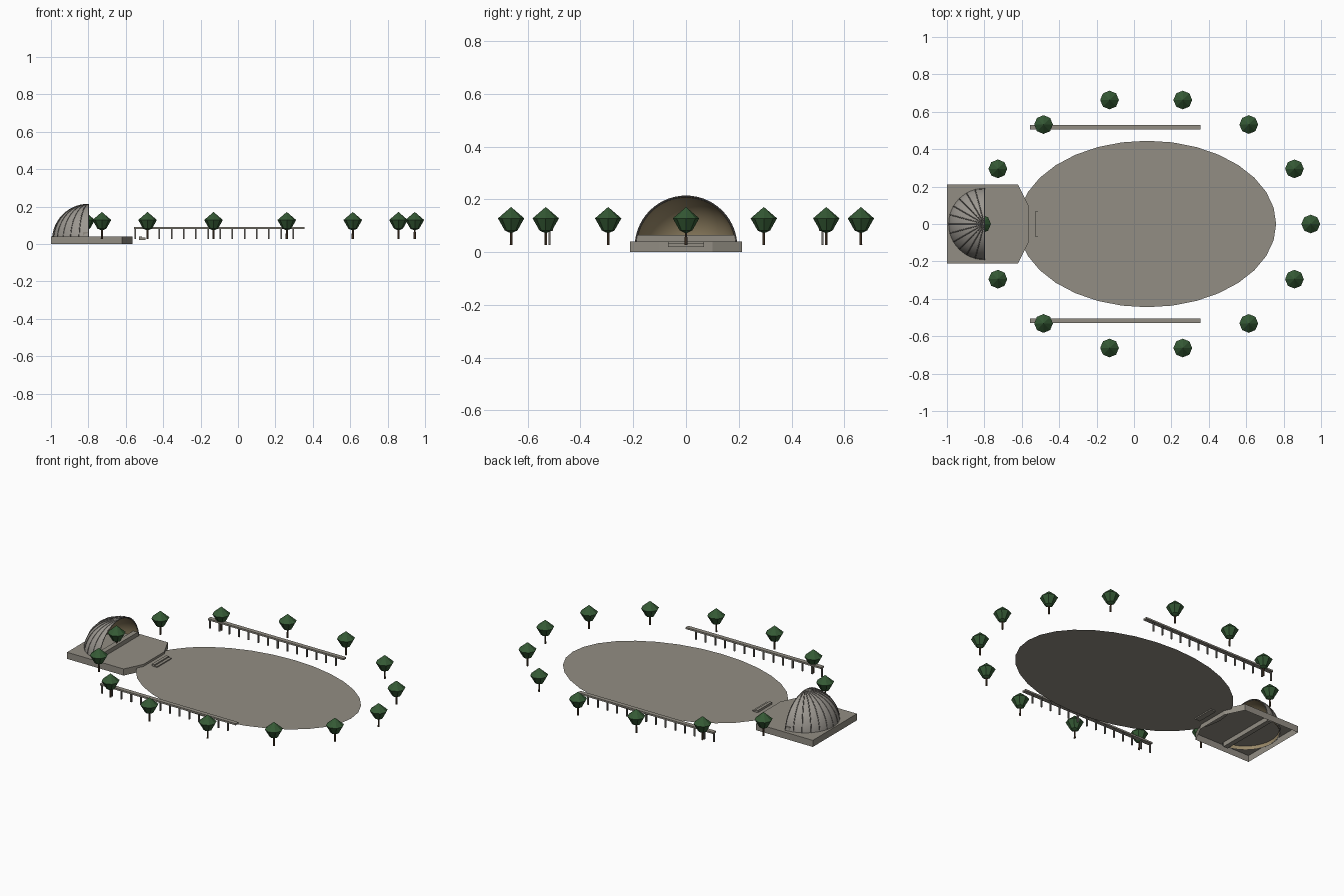
import bpy, bmesh
from math import sin, cos, pi, sqrt

cube = bpy.data.objects.get("Cube")
if cube:
    bpy.data.objects.remove(cube, do_unlink=True)


def material(name, rgb):
    m = bpy.data.materials.new(name)
    m.use_nodes = True
    m.diffuse_color = (*rgb, 1)
    m.node_tree.nodes["Principled BSDF"].inputs["Base Color"].default_value = (*rgb, 1)
    return m


STONE = material("warm grey stone", (0.29, 0.27, 0.23))
SHELL = material("pale grey shell", (0.33, 0.31, 0.28))
LINING = material("tan lining", (0.32, 0.25, 0.14))
RIB = material("dark grey rib", (0.17, 0.16, 0.145))
LEAF = material("dark green leaves", (0.035, 0.10, 0.035))
BARK = material("brown bark", (0.075, 0.045, 0.025))
GROUND = 0.027


def finish(name, bm, mat, smooth=False):
    mesh = bpy.data.meshes.new(name)
    bm.to_mesh(mesh)
    bm.free()
    mesh.materials.append(mat)
    for p in mesh.polygons:
        p.use_smooth = smooth
    ob = bpy.data.objects.new(name, mesh)
    bpy.context.collection.objects.link(ob)
    return ob


def add_box(bm, x0, x1, y0, y1, z0, z1):
    vs = bmesh.ops.create_cube(bm, size=1)["verts"]
    for v in vs:
        v.co = ((x0 + x1) / 2 + v.co.x * (x1 - x0),
                (y0 + y1) / 2 + v.co.y * (y1 - y0),
                (z0 + z1) / 2 + v.co.z * (z1 - z0))


def add_lathe(bm, x, y, profile, sides):
    """Turn (radius, height) points round a vertical axis; zero radius is a tip."""
    rings = []
    for r, z in profile:
        n = sides if r else 1
        rings.append([bm.verts.new((x + r * cos(2 * pi * i / sides),
                                    y + r * sin(2 * pi * i / sides), z)) for i in range(n)])
    for a, b in zip(rings, rings[1:]):
        for i in range(sides):
            j = (i + 1) % sides
            face = [a[i % len(a)], a[j % len(a)], b[j % len(b)], b[i % len(b)]]
            bm.faces.new(list(dict.fromkeys(face)))


# Oval plaza, a single flat sheet
bm = bmesh.new()
bm.faces.new([bm.verts.new((0.07 + 0.69 * cos(i * pi / 16), 0.445 * sin(i * pi / 16), GROUND))
              for i in range(32)])
finish("oval_plaza", bm, STONE)

# Terrace with chamfered front corners, hollow underneath
bm = bmesh.new()
half = [(-1, 0.212), (-0.62, 0.212), (-0.565, 0.1)]
outline = [(x, -y) for x, y in half] + [(x, y) for x, y in reversed(half)]
top = bm.faces.new([bm.verts.new((x, y, 0.04)) for x, y in outline])
low = [bm.verts.new((x, y, 0)) for x, y in outline]
high = list(top.verts)
for i in range(len(low)):
    j = (i + 1) % len(low)
    bm.faces.new((low[i], low[j], high[j], high[i]))
finish("terrace", bm, STONE)

# Stage front beneath the shell opening
bm = bmesh.new()
add_box(bm, -0.83, -0.8, -0.188, 0.188, 0.012, 0.065)
finish("stage_front", bm, STONE)

# Steps between terrace and plaza
bm = bmesh.new()
add_box(bm, -0.53, -0.512, -0.068, 0.068, 0.02, 0.04)
add_box(bm, -0.512, -0.495, -0.068, 0.068, 0.02, 0.033)
finish("steps", bm, STONE)


# Quarter-sphere shell, pale outside and tan inside
CX, CZ, R = -0.8, 0.02, 0.192


def on_dome(lon, lat, r):
    return (CX - r * cos(lat) * sin(lon), r * cos(lat) * cos(lon), CZ + r * sin(lat))


def quarter_dome(name, r, mat, inward):
    bm = bmesh.new()
    n, rows = 32, 16
    grid = [[bm.verts.new(on_dome(pi * i / n, pi / 2 * k / rows, r)) for i in range(n + 1)]
            for k in range(rows + 1)]
    for k in range(rows):
        for i in range(n):
            bm.faces.new((grid[k][i], grid[k][i + 1], grid[k + 1][i + 1], grid[k + 1][i]))
    bmesh.ops.remove_doubles(bm, verts=bm.verts, dist=1e-5)
    if inward:
        bmesh.ops.reverse_faces(bm, faces=bm.faces)
    return finish(name, bm, mat, True)


quarter_dome("shell_outside", R, SHELL, False)
quarter_dome("shell_lining", R - 0.005, LINING, True)

# Rim closing the gap between shell and lining
bm = bmesh.new()
pairs = [[bm.verts.new((CX, r * cos(pi * i / 32), CZ + r * sin(pi * i / 32)))
          for r in (R - 0.005, R)] for i in range(33)]
for a, b in zip(pairs, pairs[1:]):
    bm.faces.new((a[0], a[1], b[1], b[0]))
finish("shell_rim", bm, RIB)

# Slim ribs running from the base to the crown
curve = bpy.data.curves.new("shell_ribs", "CURVE")
curve.dimensions = "3D"
curve.bevel_depth = 0.0025
curve.bevel_resolution = 0
for i in range(13):
    spline = curve.splines.new("POLY")
    spline.points.add(14)
    for k, p in enumerate(spline.points):
        p.co = (*on_dome(pi * i / 12, pi / 2 * k / 14, R), 1)
curve.materials.append(RIB)
bpy.context.collection.objects.link(bpy.data.objects.new("shell_ribs", curve))

# Long pergolas on both sides
for side, name in ((-1, "right"), (1, "left")):
    y = side * 0.517
    bm = bmesh.new()
    add_box(bm, -0.555, 0.355, y - 0.013, y + 0.013, 0.08, 0.09)
    finish(name + "_pergola_roof", bm, STONE)
    bm = bmesh.new()
    for i in range(14):
        x = -0.55 + i * 0.065
        add_box(bm, x - 0.004, x + 0.004, y - 0.004, y + 0.004, GROUND, 0.08)
    finish(name + "_pergola_posts", bm, RIB)

# Ring of low-poly trees
for i in range(14):
    a = 2 * pi * i / 14
    x, y = 0.065 + 0.88 * cos(a), 0.68 * sin(a)
    bm = bmesh.new()
    add_lathe(bm, x, y, [(0.006, GROUND), (0.005, 0.085)], 6)
    finish(f"tree_trunk_{i + 1}", bm, BARK)
    bm = bmesh.new()
    add_lathe(bm, x, y, [(0, 0.071), (0.024, 0.082), (0.05, 0.128), (0, 0.171)], 8)
    finish(f"tree_crown_{i + 1}", bm, LEAF)
